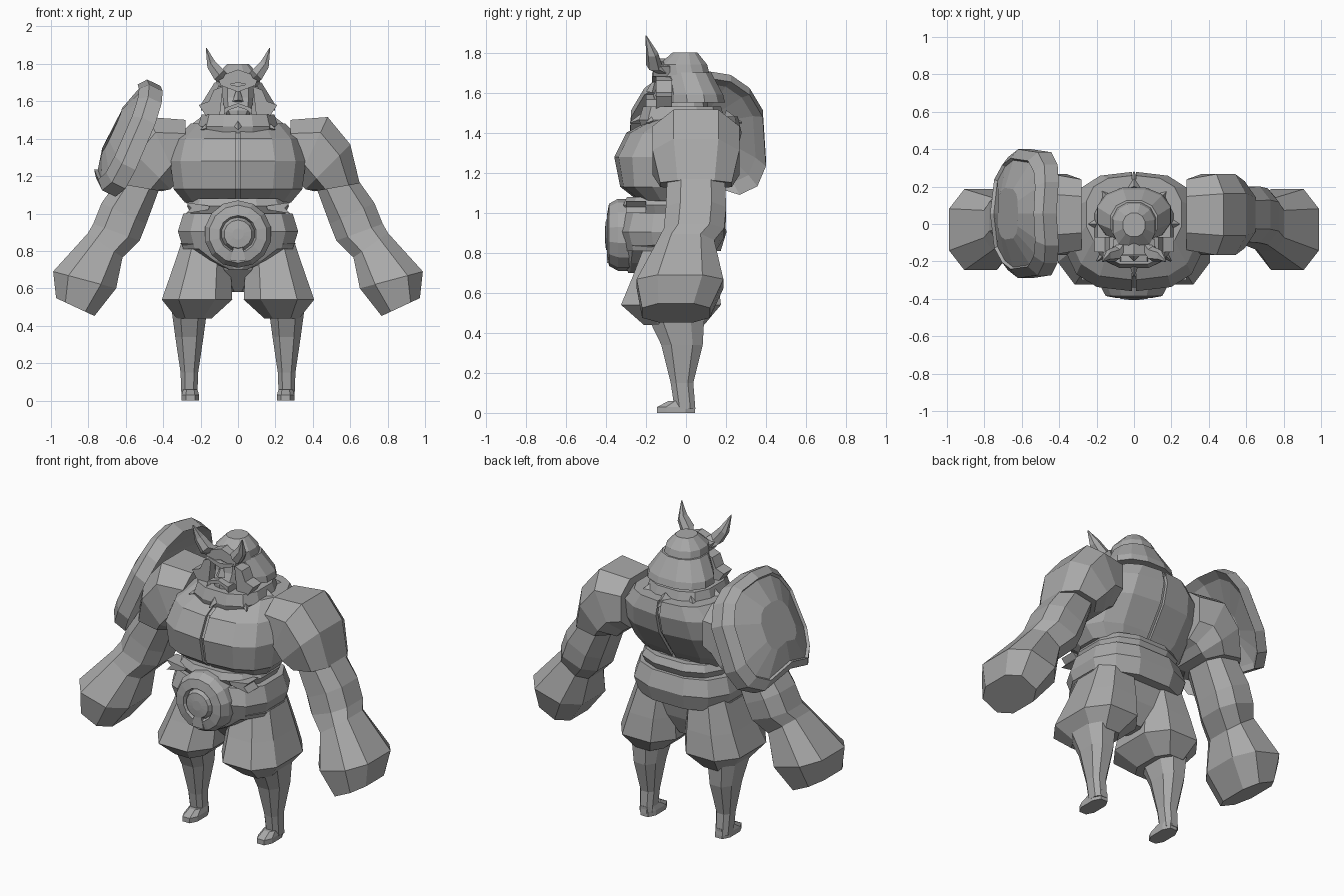
import bpy, bmesh, math
from mathutils import Vector

cube = bpy.data.objects.get("Cube")
if cube:
    bpy.data.objects.remove(cube)

stone = bpy.data.materials.new("stone_grey")
stone.use_nodes = True
stone.diffuse_color = (.4, .4, .4, 1)
stone.node_tree.nodes["Principled BSDF"].inputs["Base Color"].default_value = stone.diffuse_color

RIGHT, BACK, UP = Vector((1, 0, 0)), Vector((0, 1, 0)), Vector((0, 0, 1))


def finish(name, mesh, mirror=False):
    """Turn the bmesh into a flat shaded object, mirrored left to right if asked."""
    bmesh.ops.recalc_face_normals(mesh, faces=mesh.faces[:])
    data = bpy.data.meshes.new(name)
    mesh.to_mesh(data)
    mesh.free()
    data.materials.append(stone)
    part = bpy.data.objects.new(name, data)
    bpy.context.collection.objects.link(part)
    if mirror:
        part.modifiers.new("mirror", 'MIRROR').use_mirror_merge = False


def ring(centre, across, along, sides=8, roundness=.75):
    """Rounded cross-section spanned by two half-axis vectors."""
    def soften(value):
        return math.copysign(abs(value) ** roundness, value)

    points = []
    for step in range(sides):
        angle = math.tau * (step + .5) / sides
        points.append(Vector(centre) + across * soften(math.cos(angle)) + along * soften(math.sin(angle)))
    return points


def skin(rings):
    """Closed surface through matching rings of points."""
    mesh = bmesh.new()
    loops = [[mesh.verts.new(point) for point in points] for points in rings]
    for lower, upper in zip(loops, loops[1:]):
        for i in range(len(lower)):
            mesh.faces.new((lower[i - 1], lower[i], upper[i], upper[i - 1]))
    mesh.faces.new(loops[0])
    mesh.faces.new(loops[-1])
    return mesh


def stack(rows, sides=12, roundness=.75, x=0, lean=0):
    """Upright form from rows of height, half width, front y and back y."""
    rings = []
    for height, half_width, front, back in rows:
        centre = (x - lean * height, (front + back) / 2, height)
        rings.append(ring(centre, RIGHT * half_width, BACK * (back - front) / 2, sides, roundness))
    return skin(rings)


def drum(bottom, top, half_width, front, back, bulge=.02):
    """Band that swells at mid height."""
    middle = (bottom + top) / 2
    return stack([(bottom, half_width, front, back),
                  (middle, half_width + bulge, front - bulge, back + bulge),
                  (top, half_width, front, back)])


def limb(rows):
    """Arm form from rows of x, y, z, half width, half depth and tilt in degrees."""
    rings = []
    for x, y, z, half_width, half_depth, tilt in rows:
        angle = math.radians(tilt)
        across = RIGHT * math.cos(angle) + UP * math.sin(angle)
        rings.append(ring((x, y, z), across * half_width, BACK * half_depth))
    return skin(rings)


def plate(outline, front, back):
    """Slab facing forward, from an outline of x and z."""
    return skin([[Vector((x, y, z)) for x, z in outline] for y in (front, back)])


def spike(base, tip, radius):
    """Four-sided thorn from base to tip."""
    direction = tip - base
    across = direction.orthogonal().normalized()
    along = direction.cross(across).normalized()
    return skin([ring(point, across * size, along * size, 4, 1)
                 for point, size in ((base, radius), (tip, radius / 10))])


# Chest: two halves with a groove between them, over a slimmer core
chest = [(1.06, .29, -.24, .1), (1.13, .35, -.33, .15), (1.28, .37, -.36, .25),
         (1.4, .34, -.3, .28), (1.48, .26, -.15, .26)]
half = stack(chest, sides=14)
bmesh.ops.bisect_plane(half, geom=half.verts[:] + half.edges[:] + half.faces[:],
                       plane_co=RIGHT * .012, plane_no=RIGHT, clear_inner=True)
bmesh.ops.holes_fill(half, edges=[edge for edge in half.edges if edge.is_boundary])
finish("chest_halves", half, mirror=True)
core = [(height, width * .95, front + .02, back - .02) for height, width, front, back in chest]
finish("chest_core", stack(core, sides=14))
finish("neck", drum(1.4, 1.6, .12, -.1, .1))

# Waist, sash, belt and the pointed apron under the belt
finish("waist", drum(.9, 1.1, .25, -.24, .12, bulge=0))
finish("sash", drum(1, 1.08, .26, -.3, .16))
finish("sash_tail", plate([(.15, 1.04), (.28, 1.06), (.25, 1.03), (.28, 1), (.16, 1.02)], -.3, -.2), mirror=True)
finish("belt", drum(.81, 1, .3, -.32, .18, bulge=.03))
finish("apron", stack([(.7, .05, -.29, -.2), (.75, .17, -.31, 0), (.84, .32, -.32, .16)]))

# Round buckle with a ring groove and a slot below its centre
disc = [(.18, -.24), (.18, -.34), (.155, -.385), (.1, -.395), (.09, -.37), (.075, -.4), (.03, -.405)]
finish("belt_disc", skin([ring((0, depth, .89), RIGHT * radius, UP * radius, sides=14, roundness=1)
                          for radius, depth in disc]))
finish("disc_slot", plate([(-.02, .84), (.02, .84), (.04, .75), (-.04, .75)], -.395, -.3))

# Pelvis and baggy trousers
finish("pelvis", stack([(.58, .04, -.1, .04), (.7, .15, -.22, .1), (.9, .28, -.26, .15)], sides=8))
trousers = [(.44, .1, -.22, .1), (.54, .2, -.34, .19), (.68, .17, -.28, .17), (.88, .13, -.2, .13)]
finish("trousers", stack(trousers, sides=8, x=.3, lean=.15), mirror=True)

# Shins and feet
shin = [(.02, .045, -.06, .05), (.15, .05, -.08, .04), (.34, .08, -.13, .09), (.48, .1, -.2, .1)]
finish("shin", stack(shin, sides=8, x=.26), mirror=True)
foot = [(0, .05, -.15, .05), (.03, .05, -.15, .05), (.06, .04, -.09, .05)]
finish("foot", stack(foot, sides=8, x=.255), mirror=True)

# Shoulders, and arms ending in heavy fists
shoulder = [(.28, .05, 1.35, .16, .2, 90), (.4, .05, 1.345, .2, .23, 65),
            (.48, .05, 1.25, .18, .23, 45), (.53, .05, 1.14, .13, .19, 10)]
finish("shoulder", limb(shoulder), mirror=True)
arm = [(.5, .05, 1.2, .11, .15, 40), (.61, .05, 1, .14, .16, 25), (.65, .04, .9, .14, .16, 20),
       (.71, 0, .83, .12, .15, 35), (.82, -.03, .645, .185, .23, 15), (.87, -.05, .5, .12, .18, 25)]
finish("arm_and_fist", limb(arm), mirror=True)


def guard_ring(scale, lift):
    """Outline of the shoulder guard, bent over the arm and notched at its lower edge."""
    down, out = Vector((-.43, 0, -.9)), Vector((-.9, 0, .43))
    points = []
    for point in ring((0, 0, 0), BACK, UP, sides=14, roundness=.6):
        across, slope = point.y, point.z
        if slope > .9 and abs(across) < .4:
            slope -= .2
        across *= scale * (.31 + .04 * min(slope + 1, 1) - .1 * max(-slope - .6, 0))
        slope *= scale * .33
        bend = lift - across ** 2 - slope ** 2 / 2
        points.append(Vector((-.65, .055, 1.43)) + BACK * across + down * slope + out * bend)
    return points


# Large curved guard over the right shoulder, with a raised rim
layers = [(.3, -.02), (.85, -.03), (1, -.05), (1, .03), (.86, .05), (.83, .03), (.4, .04)]
finish("shoulder_guard", skin([guard_ring(scale, lift) for scale, lift in layers]))

# Collar with a crown of spikes
finish("collar", drum(1.4, 1.53, .2, -.22, .18))
for index in range(8):
    angle = math.tau * index / 8
    outward = RIGHT * math.cos(angle) + BACK * math.sin(angle)
    finish("collar_spike", spike(outward * .19 + UP * 1.48, outward * .28 + UP * 1.45, .035))

# Helmet: flared skirt open at the face, dome and peak
skirt = [(1.55, .205, -.1, .2), (1.59, .2, -.1, .19), (1.7, .13, -.11, .13)]
finish("helmet_skirt", stack(skirt, roundness=.9))
dome = [(1.68, .125, -.13, .125), (1.74, .115, -.14, .11), (1.8, .06, -.07, .06)]
finish("helmet_dome", stack(dome, roundness=.9))
finish("helmet_peak", plate([(0, 1.7), (.09, 1.68), (.11, 1.73), (0, 1.77)], -.165, -.08), mirror=True)

# Face mask
finish("face", stack([(1.5, .045, -.18, 0), (1.55, .075, -.18, 0), (1.62, .085, -.15, 0), (1.71, .085, -.14, 0)], sides=10))
finish("brow", plate([(0, 1.65), (.08, 1.68), (.085, 1.7), (0, 1.68)], -.17, -.1), mirror=True)
finish("nose", spike(Vector((0, -.17, 1.6)), Vector((0, -.15, 1.68)), .03))
finish("moustache", plate([(0, 1.59), (.07, 1.565), (.075, 1.53), (.045, 1.555), (0, 1.57)], -.2, -.1), mirror=True)
finish("chin", plate([(-.045, 1.53), (-.03, 1.49), (.03, 1.49), (.045, 1.53)], -.2, -.1))
cheek = [(.08, 1.68), (.13, 1.66), (.155, 1.6), (.21, 1.58), (.17, 1.52), (.1, 1.5)]
finish("cheek_guard", plate(cheek, -.15, -.07), mirror=True)

# Horns: thick at the root, bending up to a point
horn = [(.06, -.1, 1.71, .035), (.1, -.16, 1.74, .04), (.145, -.17, 1.8, .03), (.17, -.2, 1.885, .003)]
finish("horn", skin([ring((x, y, z), (RIGHT - UP) * radius * .7, BACK * radius, sides=6)
                     for x, y, z, radius in horn]), mirror=True)
